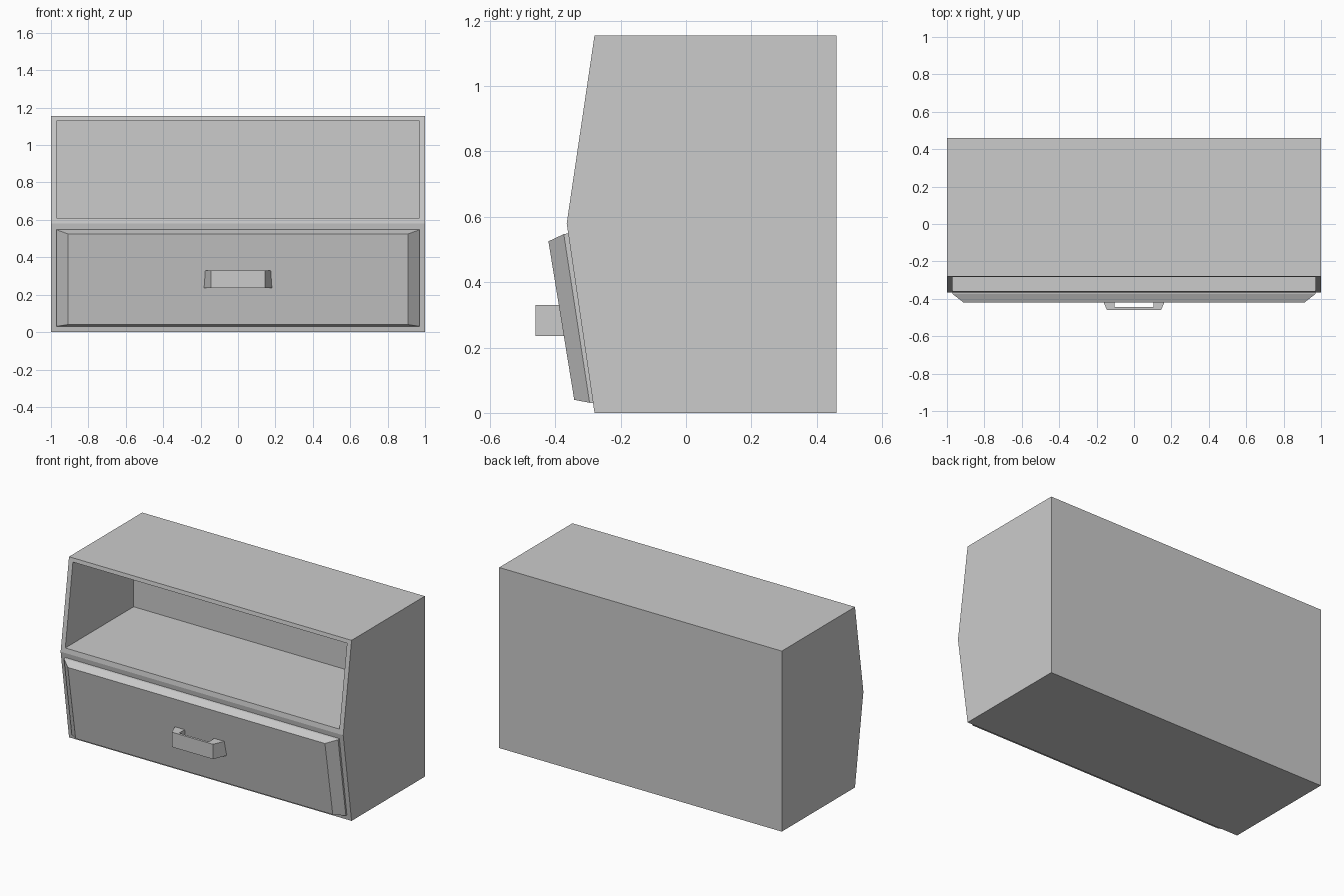
import bpy
import bmesh
from mathutils import Vector

old = bpy.data.objects.get("Cube")
if old:
    bpy.data.objects.remove(old, do_unlink=True)

grey = bpy.data.materials.new("plain_grey")
grey.use_nodes = True
colour = (0.6, 0.6, 0.6, 1)
grey.diffuse_color = colour
grey.node_tree.nodes["Principled BSDF"].inputs["Base Color"].default_value = colour


def loft(name, rings):
    """Skin a stack of matching rings and cap both ends."""
    bm = bmesh.new()
    loops = [[bm.verts.new(p) for p in ring] for ring in rings]
    for a, b in zip(loops, loops[1:]):
        for i in range(len(a)):
            j = (i + 1) % len(a)
            bm.faces.new((a[i], a[j], b[j], b[i]))
    bm.faces.new(loops[0])
    bm.faces.new(loops[-1])
    bmesh.ops.recalc_face_normals(bm, faces=bm.faces)
    mesh = bpy.data.meshes.new(name)
    bm.to_mesh(mesh)
    bm.free()
    mesh.materials.append(grey)
    obj = bpy.data.objects.new(name, mesh)
    bpy.context.collection.objects.link(obj)
    return obj


# Cabinet: side profile with a forward knee, extruded across the width
side = [(-0.28, 0), (0.46, 0), (0.46, 1.155), (-0.28, 1.155), (-0.365, 0.58)]
cabinet = loft("cabinet", [[(x, y, z) for y, z in side] for x in (-1, 1)])

# Open shelf bay cut into the upper half
bay = [(-0.97, 0.61), (0.97, 0.61), (0.97, 1.13), (-0.97, 1.13)]
cutter = loft("bay_cutter", [[(x, y, z) for x, z in bay] for y in (-0.6, 0.33)])
cutter.hide_render = True
cut = cabinet.modifiers.new("shelf_bay", "BOOLEAN")
cut.object = cutter
cut.solver = "EXACT"
bpy.context.view_layer.objects.active = cabinet
bpy.ops.object.modifier_apply(modifier=cut.name)
bpy.data.objects.remove(cutter, do_unlink=True)


# Drawer front: thin slab with a chamfered, sloping face
def panel_ring(w, bottom, top):
    return [(-w, *bottom), (w, *bottom), (w, *top), (-w, *top)]


loft("drawer_front", [
    panel_ring(0.97, (-0.28, 0.03), (-0.355, 0.55)),
    panel_ring(0.97, (-0.295, 0.031), (-0.374, 0.547)),
    panel_ring(0.91, (-0.342, 0.04), (-0.421, 0.525)),
])

# Handle: tapered loop with a finger gap behind its bar
half = [(0.105, -0.37), (0.183, -0.37), (0.145, -0.46)]
outline = half + [(-x, y) for x, y in reversed(half)]
outline += [(-0.105, -0.445), (0.105, -0.445)]
loft("drawer_handle", [[Vector((x, y, z)) for x, y in outline] for z in (0.235, 0.33)])
